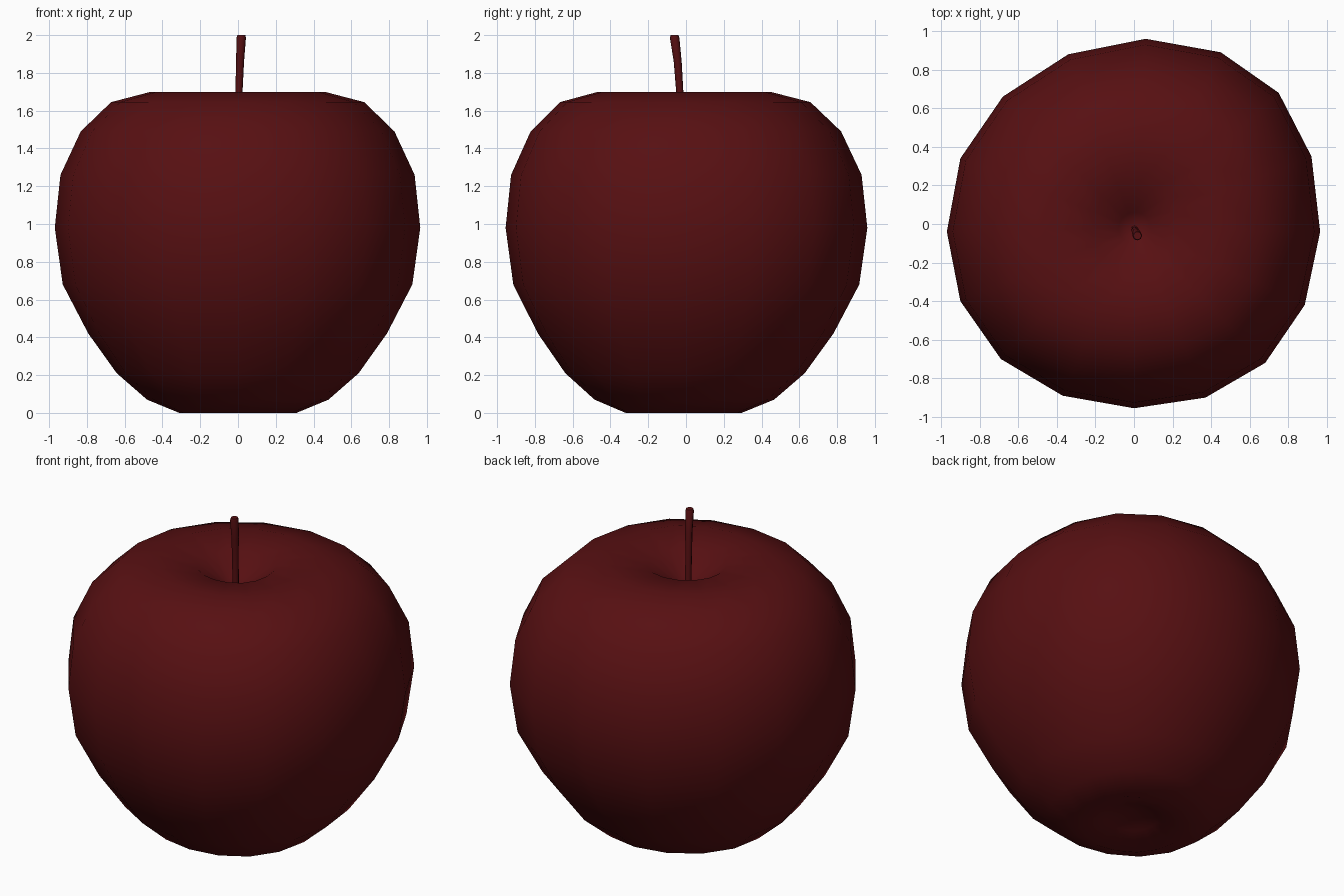
import bpy, bmesh, math
from mathutils import Vector

if "Cube" in bpy.data.objects:
    bpy.data.objects.remove(bpy.data.objects["Cube"])


def make_object(name, rings, material):
    """Skin a stack of equal-sized vertex rings; a one-point ring closes an end."""
    bm = bmesh.new()
    loops = [[bm.verts.new(p) for p in ring] for ring in rings]
    for a, b in zip(loops, loops[1:]):
        n = max(len(a), len(b))
        for i in range(n):
            j = (i + 1) % n
            if len(a) == 1:
                bm.faces.new((a[0], b[j], b[i]))
            elif len(b) == 1:
                bm.faces.new((a[i], a[j], b[0]))
            else:
                bm.faces.new((a[i], a[j], b[j], b[i]))
    bmesh.ops.recalc_face_normals(bm, faces=bm.faces)
    mesh = bpy.data.meshes.new(name)
    bm.to_mesh(mesh)
    bm.free()
    mesh.materials.append(material)
    ob = bpy.data.objects.new(name, mesh)
    bpy.context.collection.objects.link(ob)
    return ob


red = bpy.data.materials.new("dark_red")
red.diffuse_color = (0.095, 0.005, 0.006, 1)
red.use_nodes = True
red.node_tree.nodes["Principled BSDF"].inputs["Base Color"].default_value = red.diffuse_color

# Slightly irregular 16-sided outline at the widest point
outline = [(0.965, -0.04), (0.92, 0.35), (0.75, 0.68), (0.45, 0.89),
           (0.06, 0.96), (-0.34, 0.88), (-0.68, 0.66), (-0.90, 0.34),
           (-0.97, -0.04), (-0.90, -0.40), (-0.69, -0.70), (-0.37, -0.89),
           (0.0, -0.955), (0.37, -0.90), (0.68, -0.72), (0.885, -0.42)]
centre = Vector((0.0, -0.02))

# Fruit profile (radius, height), with hollows at the bottom and the top
profile = [(0, 0.10), (0.15, 0.05), (0.31, 0.0), (0.48, 0.07), (0.64, 0.21),
           (0.79, 0.42), (0.925, 0.68), (0.967, 0.98), (0.937, 1.26),
           (0.83, 1.49), (0.67, 1.645), (0.46, 1.70), (0.22, 1.67),
           (0.08, 1.57), (0, 1.53)]
rings = []
for r, z in profile:
    if r == 0:
        rings.append([(centre.x, centre.y, z)])
    else:
        pts = [centre + (Vector(p) - centre) * (r / 0.967) for p in outline]
        rings.append([(p.x, p.y, z) for p in pts])
fruit = make_object("fruit", rings, red)

# Thin leaning stem (x, y, z, radius)
path = [(0.003, -0.025, 1.50, 0.018), (0.005, -0.033, 1.70, 0.019),
        (0.011, -0.044, 1.86, 0.021), (0.017, -0.060, 1.985, 0.025),
        (0.018, -0.061, 2.0, 0.021)]
sides = 8
rings = [[(0.003, -0.025, 1.50)]]
for x, y, z, r in path:
    rings.append([(x + r * math.cos(math.tau * i / sides),
                   y + r * math.sin(math.tau * i / sides), z) for i in range(sides)])
rings.append([(0.018, -0.061, 2.0)])
stem = make_object("stem", rings, red)

# Smooth shading on both parts
for ob in (fruit, stem):
    bpy.ops.object.select_all(action='DESELECT')
    ob.select_set(True)
    bpy.context.view_layer.objects.active = ob
    bpy.ops.object.shade_smooth_by_angle(angle=math.radians(60))
